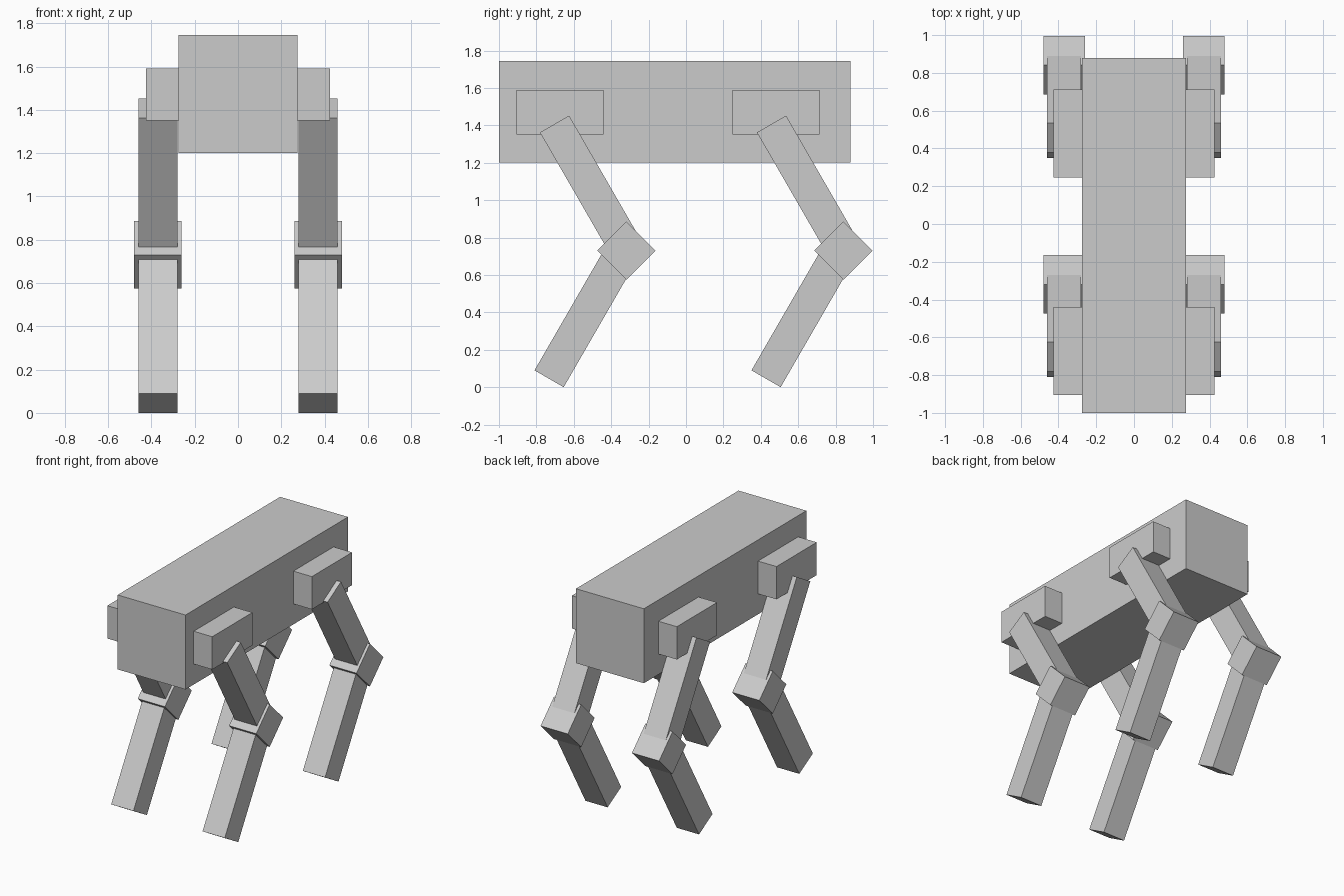
import bpy
from math import radians

if "Cube" in bpy.data.objects:
    bpy.data.objects.remove(bpy.data.objects["Cube"])


def box(name, center, size, tilt=0):
    """Box of full dimensions `size`, tilted about the x axis by `tilt` degrees."""
    bpy.ops.mesh.primitive_cube_add(size=1, location=center,
                                    rotation=(radians(tilt), 0, 0))
    ob = bpy.context.object
    ob.name = name
    ob.scale = size
    bpy.ops.object.transform_apply(location=False, rotation=False, scale=True)
    return ob


# Main body
box("body", (0, -0.06, 1.4725), (0.55, 1.88, 0.545))

# Four identical legs, each with hip block, thigh, knee and shin
LEG = 0.80      # length of thigh and shin
for end, dy in (("front", 0), ("rear", 1.16)):
    for side, s in (("left", -1), ("right", 1)):
        tag = f"{end}_{side}"
        x = s * 0.37
        hip_y = -0.6725 if end == "front" else 0.48
        box(f"{tag}_hip", (s * 0.3375, hip_y, 1.47), (0.175, 0.465, 0.24))
        # Thigh slopes down and back from its upper end
        box(f"{tag}_thigh", (x, -0.703 + 0.25 * LEG * 2 / 2 + dy, 1.407 - 0.433 * LEG),
            (0.18, 0.18, LEG), 30)
        # Knee is a square block standing on its corner
        box(f"{tag}_knee", (x, -0.319 + dy, 0.73), (0.22, 0.22, 0.22), 45)
        # Shin slopes down and forward to the ground
        box(f"{tag}_shin", (x, -0.732 + 0.25 * LEG + dy, 0.045 + 0.433 * LEG),
            (0.18, 0.18, LEG), -30)
